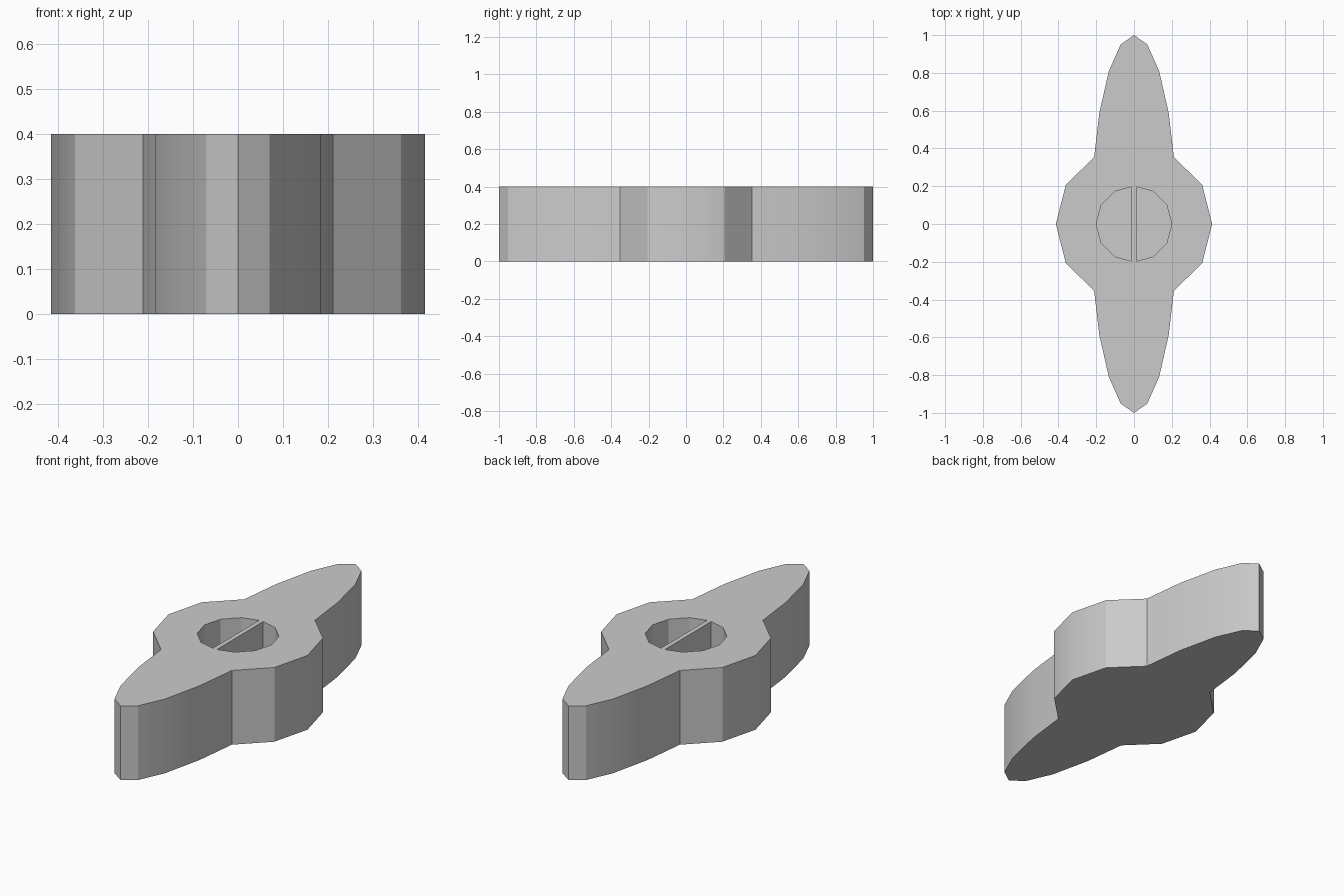
import bpy, bmesh
from math import sin, cos, radians

HEIGHT = 0.4
FLOOR = 0.06
HUB_R = 0.414
WELL_R = 0.2
BAR_HALF = 0.0125

cube = bpy.data.objects.get("Cube")
if cube:
    bpy.data.objects.remove(cube)

grey = bpy.data.materials.new("plain grey")
grey.use_nodes = True
colour = (0.6, 0.6, 0.6, 1)
grey.diffuse_color = colour
grey.node_tree.nodes["Principled BSDF"].inputs["Base Color"].default_value = colour


def prisms(name, outlines, bottom, top):
    """Extrude one or more closed outlines into a single object."""
    bm = bmesh.new()
    for outline in outlines:
        face = bm.faces.new([bm.verts.new((x, y, bottom)) for x, y in outline])
        grown = bmesh.ops.extrude_face_region(bm, geom=[face])["geom"]
        verts = [g for g in grown if isinstance(g, bmesh.types.BMVert)]
        bmesh.ops.translate(bm, verts=verts, vec=(0, 0, top - bottom))
    bmesh.ops.recalc_face_normals(bm, faces=bm.faces)
    mesh = bpy.data.meshes.new(name)
    bm.to_mesh(mesh)
    bm.free()
    mesh.materials.append(grey)
    obj = bpy.data.objects.new(name, mesh)
    bpy.context.collection.objects.link(obj)
    return obj


# Body outline: one quarter from the side of the hub to the wing tip, mirrored
quarter = [(HUB_R, 0), (0.361, 0.207), (0.211, 0.354)]
quarter += [(0.227 * cos(radians(a)), sin(radians(a))) for a in (36, 54, 72)]
quarter.append((0, 1))
half = quarter + [(-x, y) for x, y in quarter[-2::-1]]
outline = half + [(x, -y) for x, y in half[-2:0:-1]]
body = prisms("winged_body", [outline], 0, HEIGHT)

# Round well in the hub, split by a thin bar
arc = [(WELL_R * cos(radians(a)), WELL_R * sin(radians(a))) for a in range(-60, 61, 30)]
right_half = [(BAR_HALF, -WELL_R + 0.003)] + arc + [(BAR_HALF, WELL_R - 0.003)]
left_half = [(-x, y) for x, y in right_half]
cutter = prisms("well_cutter", [right_half, left_half], FLOOR, HEIGHT + 0.1)
cutter.hide_render = True

cut = body.modifiers.new("Well", "BOOLEAN")
cut.operation = "DIFFERENCE"
cut.solver = "EXACT"
cut.object = cutter

bpy.ops.object.select_all(action="DESELECT")
body.select_set(True)
bpy.context.view_layer.objects.active = body
bpy.ops.object.modifier_apply(modifier=cut.name)
bpy.data.objects.remove(cutter)
bpy.ops.object.shade_smooth_by_angle(angle=radians(29.5))
